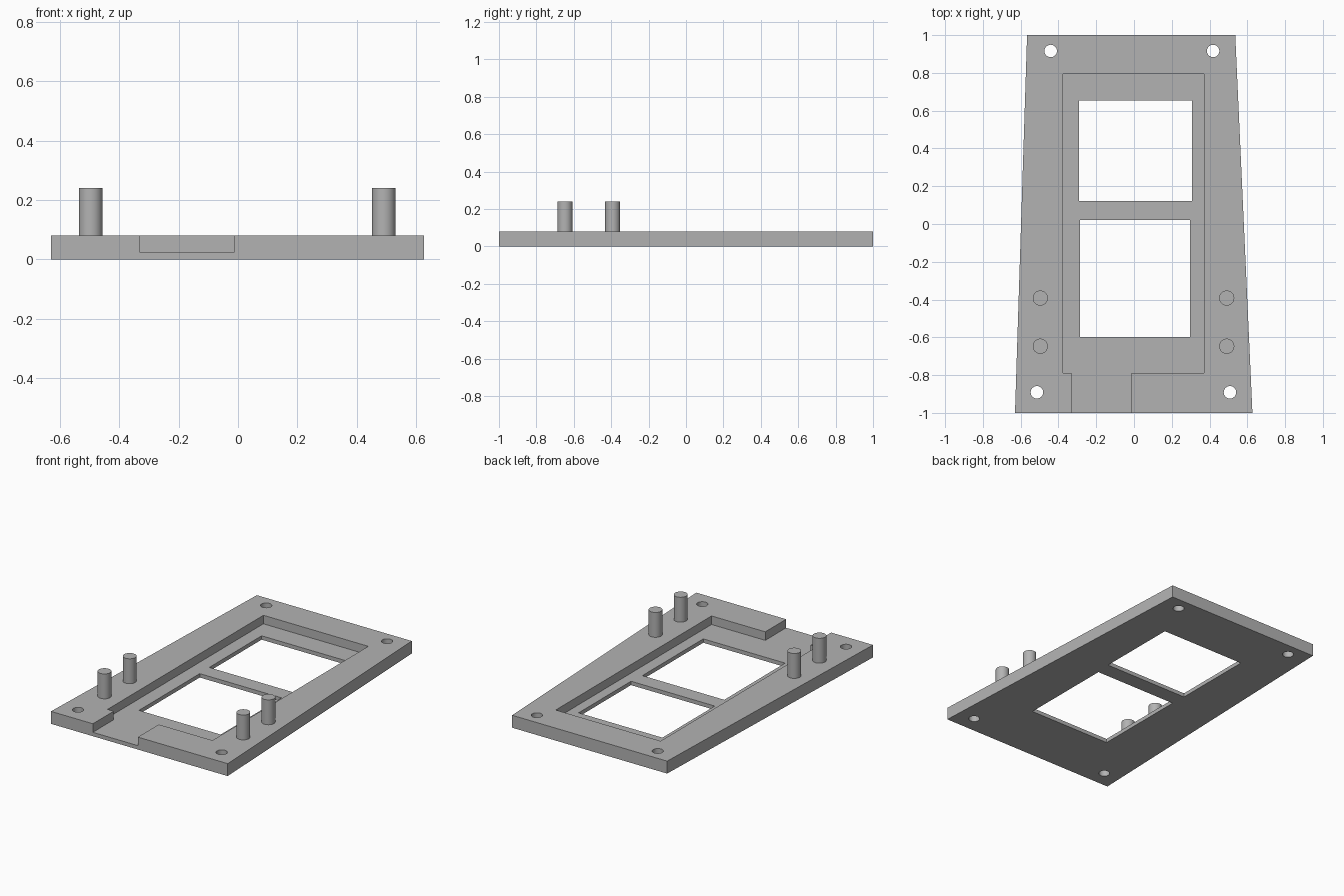
import bpy
import bmesh
import math

cube = bpy.data.objects.get("Cube")
if cube:
    bpy.data.objects.remove(cube, do_unlink=True)

grey = bpy.data.materials.new("plain grey")
grey.use_nodes = True
colour = (0.45, 0.45, 0.45, 1)
grey.diffuse_color = colour
grey.node_tree.nodes["Principled BSDF"].inputs["Base Color"].default_value = colour

THICK, FLOOR, PEG_TOP = 0.08, 0.025, 0.24


def prism(name, points, z0, z1):
    """Extrude a flat outline from z0 up to z1."""
    bm = bmesh.new()
    face = bm.faces.new([bm.verts.new((x, y, z0)) for x, y in points])
    moved = bmesh.ops.extrude_face_region(bm, geom=[face])["geom"]
    verts = [v for v in moved if isinstance(v, bmesh.types.BMVert)]
    bmesh.ops.translate(bm, verts=verts, vec=(0, 0, z1 - z0))
    bmesh.ops.recalc_face_normals(bm, faces=bm.faces)
    mesh = bpy.data.meshes.new(name)
    bm.to_mesh(mesh)
    bm.free()
    mesh.materials.append(grey)
    obj = bpy.data.objects.new(name, mesh)
    bpy.context.collection.objects.link(obj)
    return obj


def rect(x0, x1, y0, y1):
    return [(x0, y0), (x1, y0), (x1, y1), (x0, y1)]


def circle(x, y, r, n=40):
    return [(x + r * math.cos(math.tau * i / n), y + r * math.sin(math.tau * i / n))
            for i in range(n)]


def smooth(obj):
    bpy.ops.object.select_all(action="DESELECT")
    obj.select_set(True)
    bpy.context.view_layer.objects.active = obj
    bpy.ops.object.shade_smooth_by_angle(angle=math.radians(30))


# Tapered base plate
plate = prism("base_plate", [(-0.63, -1), (0.627, -1), (0.536, 1), (-0.566, 1)], 0, THICK)

# Stepped recess with a channel out to the front edge
cutters = [prism("recess_cutter", [
    (-0.332, -1.1), (-0.012, -1.1), (-0.012, -0.788), (0.37, -0.788),
    (0.37, 0.795), (-0.376, 0.795), (-0.376, -0.788), (-0.332, -0.788)], FLOOR, 0.2)]

# Two rectangular windows
for window in (rect(-0.29, 0.306, 0.122, 0.654), rect(-0.286, 0.296, -0.598, 0.02)):
    cutters.append(prism("window_cutter", window, -0.1, 0.2))

# Corner screw holes
for x, y in ((-0.441, 0.916), (0.419, 0.916), (-0.514, -0.891), (0.508, -0.891)):
    cutters.append(prism("hole_cutter", circle(x, y, 0.033), -0.1, 0.2))

bpy.context.view_layer.objects.active = plate
for cutter in cutters:
    mod = plate.modifiers.new("cut", "BOOLEAN")
    mod.operation = "DIFFERENCE"
    mod.solver = "EXACT"
    mod.object = cutter
    bpy.ops.object.modifier_apply(modifier=mod.name)
    bpy.data.objects.remove(cutter, do_unlink=True)
smooth(plate)

# Upright pegs, two on each side
for side, x in (("right", -0.496), ("left", 0.491)):
    for place, y in (("front", -0.647), ("rear", -0.392)):
        smooth(prism(f"{side}_{place}_peg", circle(x, y, 0.04), THICK, PEG_TOP))
